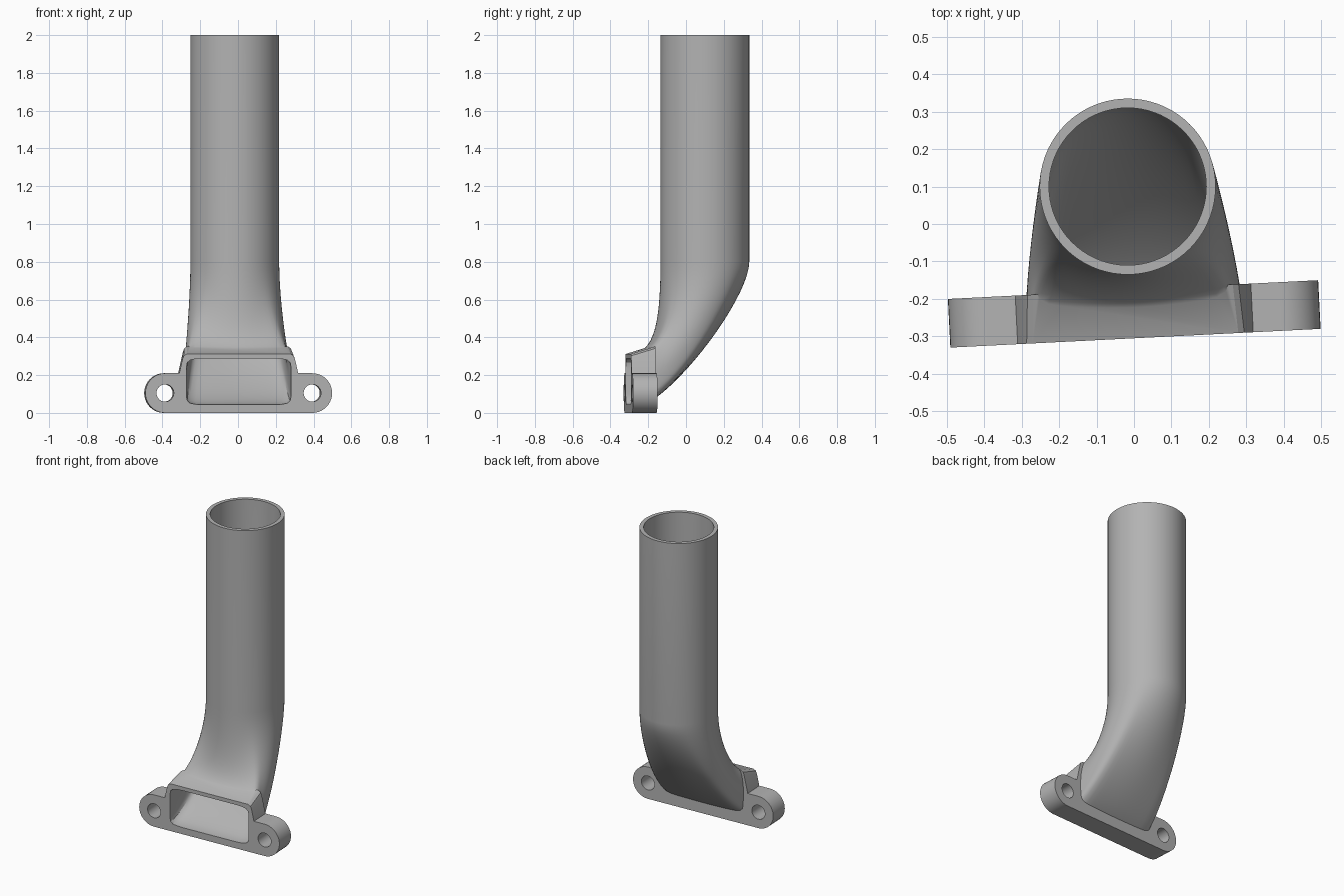
import bpy, bmesh
from math import sin, cos, pi, radians
from mathutils import Matrix, Vector

cube = bpy.data.objects.get("Cube")
if cube:
    bpy.data.objects.remove(cube, do_unlink=True)

SEG, STEPS = 72, 20
PIPE = Vector((-0.017, 0.10, 0))
BEND_TOP, HEIGHT = 0.8, 2.0
THICK = 0.13
# Flange frame: x along the flange, y into it from the front face
FRAME = Matrix.Translation((0.004, -0.305, 0)) @ Matrix.Rotation(radians(2.9), 4, 'Z')

grey = bpy.data.materials.new("plain_grey")
grey.use_nodes = True
grey.diffuse_color = (0.45, 0.45, 0.45, 1)
grey.node_tree.nodes["Principled BSDF"].inputs["Base Color"].default_value = (0.45, 0.45, 0.45, 1)


def skin(name, rings):
    """Closed solid through a list of rings with equal point counts."""
    bm = bmesh.new()
    loops = [[bm.verts.new(p) for p in ring] for ring in rings]
    n = len(loops[0])
    for a, b in zip(loops, loops[1:]):
        for i in range(n):
            j = (i + 1) % n
            bm.faces.new((a[i], a[j], b[j], b[i]))
    bm.faces.new(loops[0])
    bm.faces.new(loops[-1])
    bmesh.ops.recalc_face_normals(bm, faces=bm.faces)
    mesh = bpy.data.meshes.new(name)
    bm.to_mesh(mesh)
    bm.free()
    mesh.materials.append(grey)
    obj = bpy.data.objects.new(name, mesh)
    bpy.context.collection.objects.link(obj)
    return obj


def bezier(p0, p1, p2, p3, t):
    u = 1 - t
    return p0 * u**3 + p1 * (3 * u * u * t) + p2 * (3 * u * t * t) + p3 * t**3


def duct(name, radius, half_w, low, high, start, top):
    """Rounded rectangle in the flange blending into an upright round pipe."""
    rails = []
    inward = FRAME.to_3x3() @ Vector((0, 1, 0))
    for k in range(SEG):
        c, s = cos(2 * pi * k / SEG), sin(2 * pi * k / SEG)
        m = (abs(c)**10 + abs(s)**10)**0.1
        z = (low + high) / 2 + (high - low) / 2 * s / m
        f = (s + 1) / 2
        p0 = FRAME @ Vector((half_w * c / m, 0, z))
        p3 = PIPE + Vector((radius * c, -radius * s, BEND_TOP))
        p1 = p0 + inward * (0.2 - 0.07 * f)
        p2 = p3 - Vector((0, 0, 0.2 + 0.15 * f))
        rail = [bezier(p0, p1, p2, p3, i / STEPS) for i in range(STEPS + 1)]
        rail[0] = p0 + inward * start
        rail.append(Vector((p3.x, p3.y, top)))
        rails.append(rail)
    return skin(name, list(zip(*rails)))


def combine(target, tool, operation):
    mod = target.modifiers.new(operation.lower(), 'BOOLEAN')
    mod.operation, mod.solver, mod.object = operation, 'EXACT', tool
    bpy.context.view_layer.objects.active = target
    bpy.ops.object.modifier_apply(modifier=mod.name)
    bpy.data.objects.remove(tool, do_unlink=True)


def circle(x, z, r, a0, a1, n):
    return [(x + r * cos(a0 + (a1 - a0) * i / n), z + r * sin(a0 + (a1 - a0) * i / n))
            for i in range(n + 1)]


# Flange: two round ears with a raised tab around the opening
EAR_X, EAR_Z = 0.39, 0.105
half = circle(EAR_X, EAR_Z, EAR_Z, -pi / 2, pi / 2, 20)
half += [(0.315, 0.21), (0.298, 0.285), (0.291, 0.302), (0.275, 0.312)]
outline = half + [(-x, z) for x, z in reversed(half)]
front = [FRAME @ Vector((x, 0, z)) for x, z in outline]
back = [FRAME @ Vector((x * 0.97, THICK, z + 0.04) if z > 0.25 else (x, THICK, z))
        for x, z in outline]
flange = skin("pipe_with_flange", [front, back])

# Outer duct joined on, inner duct hollowed out
combine(flange, duct("outer_duct", 0.235, 0.293, 0.018, 0.309, 0.004, HEIGHT), 'UNION')
combine(flange, duct("inner_duct", 0.21, 0.277, 0.042, 0.287, -0.02, HEIGHT + 0.05), 'DIFFERENCE')

# Bolt holes
for side in (-1, 1):
    ring = circle(side * EAR_X, EAR_Z, 0.046, 0, 2 * pi, 32)[:-1]
    hole = skin("bolt_hole", [[FRAME @ Vector((x, y, z)) for x, z in ring]
                              for y in (-0.05, THICK + 0.05)])
    combine(flange, hole, 'DIFFERENCE')

bpy.ops.object.select_all(action='DESELECT')
flange.select_set(True)
bpy.context.view_layer.objects.active = flange
bpy.ops.object.shade_smooth_by_angle(angle=radians(30))
